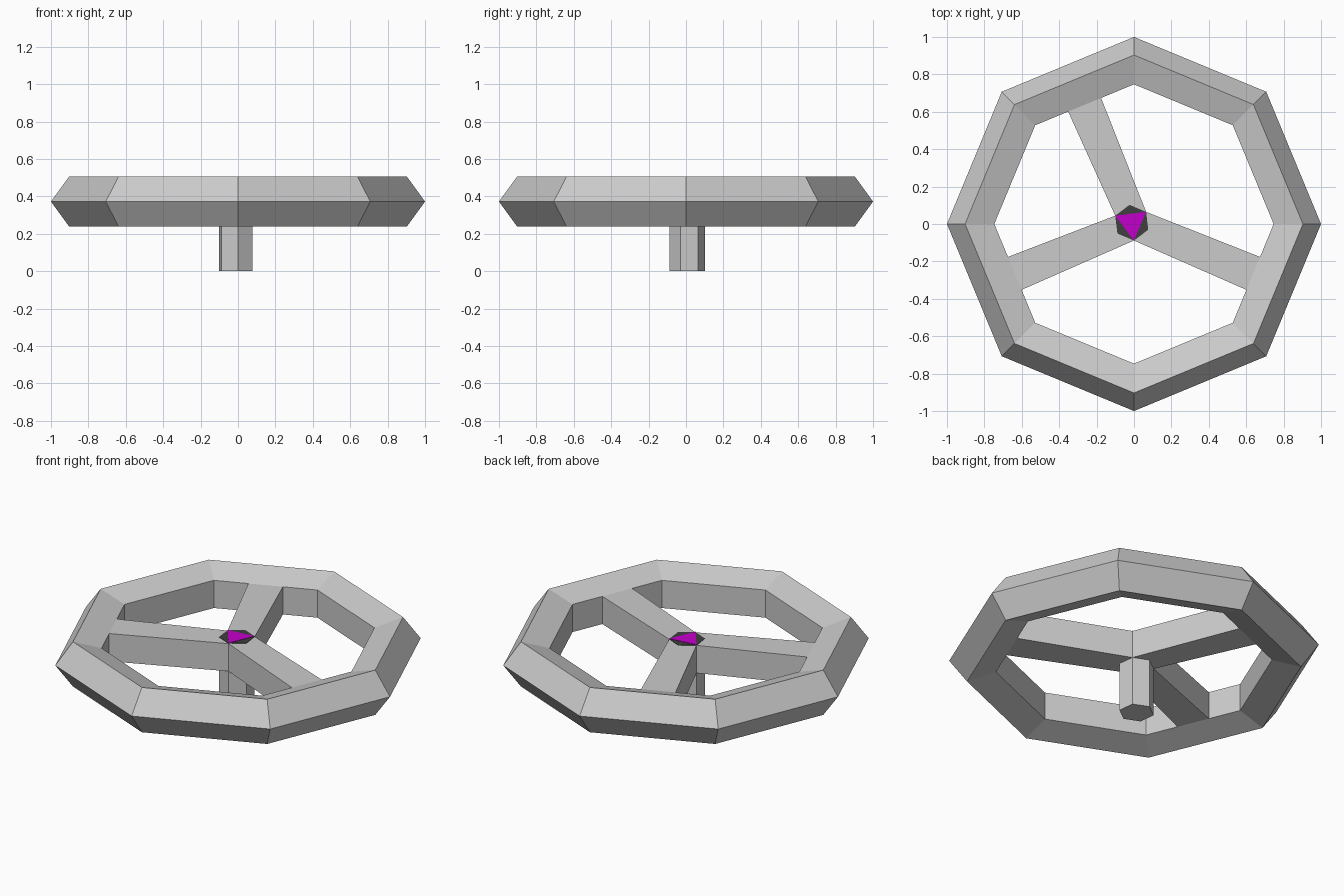
import bpy, bmesh
from math import sin, cos, radians
from mathutils import Vector

if "Cube" in bpy.data.objects:
    bpy.data.objects.remove(bpy.data.objects["Cube"])

R_MINOR = 0.14
R_MAJOR = 1 - R_MINOR
Z_MID = 0.372
HALF = R_MINOR * sin(radians(144))            # half height of the inner rim wall
R_IN = R_MAJOR + R_MINOR * cos(radians(144))  # inner rim corner radius
Z0, Z1 = Z_MID - HALF, Z_MID + HALF


def polar(r, deg, cx=0.0, cy=0.0):
    return Vector((cx + r * cos(radians(deg)), cy + r * sin(radians(deg))))


def prism(name, pts, z0, z1):
    """Extrude a counter-clockwise outline from z0 to z1."""
    bm = bmesh.new()
    face = bm.faces.new([bm.verts.new((p.x, p.y, z0)) for p in pts])
    new = bmesh.ops.extrude_face_region(bm, geom=[face], use_keep_orig=True)
    verts = [g for g in new["geom"] if isinstance(g, bmesh.types.BMVert)]
    bmesh.ops.translate(bm, verts=verts, vec=(0, 0, z1 - z0))
    bmesh.ops.recalc_face_normals(bm, faces=bm.faces)
    me = bpy.data.meshes.new(name)
    bm.to_mesh(me)
    bm.free()
    ob = bpy.data.objects.new(name, me)
    bpy.context.collection.objects.link(ob)
    return ob


# Eight-sided rim with a five-sided cross-section
bpy.ops.mesh.primitive_torus_add(major_segments=8, minor_segments=5,
                                 major_radius=R_MAJOR, minor_radius=R_MINOR,
                                 location=(0, 0, Z_MID))
bpy.context.object.name = "rim"

# Six-sided column, slightly off centre
hub = [polar(0.096, 37 + 60 * i, -0.012, 0.007) for i in range(6)]
prism("column", hub, 0, Z1)

# Spokes from the middle third of a rim side to one side of the hub triangle
tri = hub[::2]
for i, (deg, a, b) in enumerate(((-22.5, tri[2], tri[0]),
                                 (112.5, tri[0], tri[1]),
                                 (202.5, tri[1], tri[2]))):
    p, q = polar(R_IN, deg - 22.5), polar(R_IN, deg + 22.5)
    prism(f"spoke_{i + 1}", [a, p.lerp(q, 1 / 3), p.lerp(q, 2 / 3), b], Z0, Z1)

# Thin hub top: dark plate with a coloured triangle on it
for name, pts, z, col in (("hub_plate", hub, Z1 + 0.002, (0.05, 0.05, 0.05, 1)),
                          ("hub_cap", tri, Z1 + 0.004, (0.55, 0.0, 0.6, 1))):
    ob = prism(name, pts, Z1 - 0.02, z)
    mat = bpy.data.materials.new(name)
    mat.diffuse_color = col
    mat.use_nodes = True
    mat.node_tree.nodes["Principled BSDF"].inputs["Base Color"].default_value = mat.diffuse_color
    ob.data.materials.append(mat)
